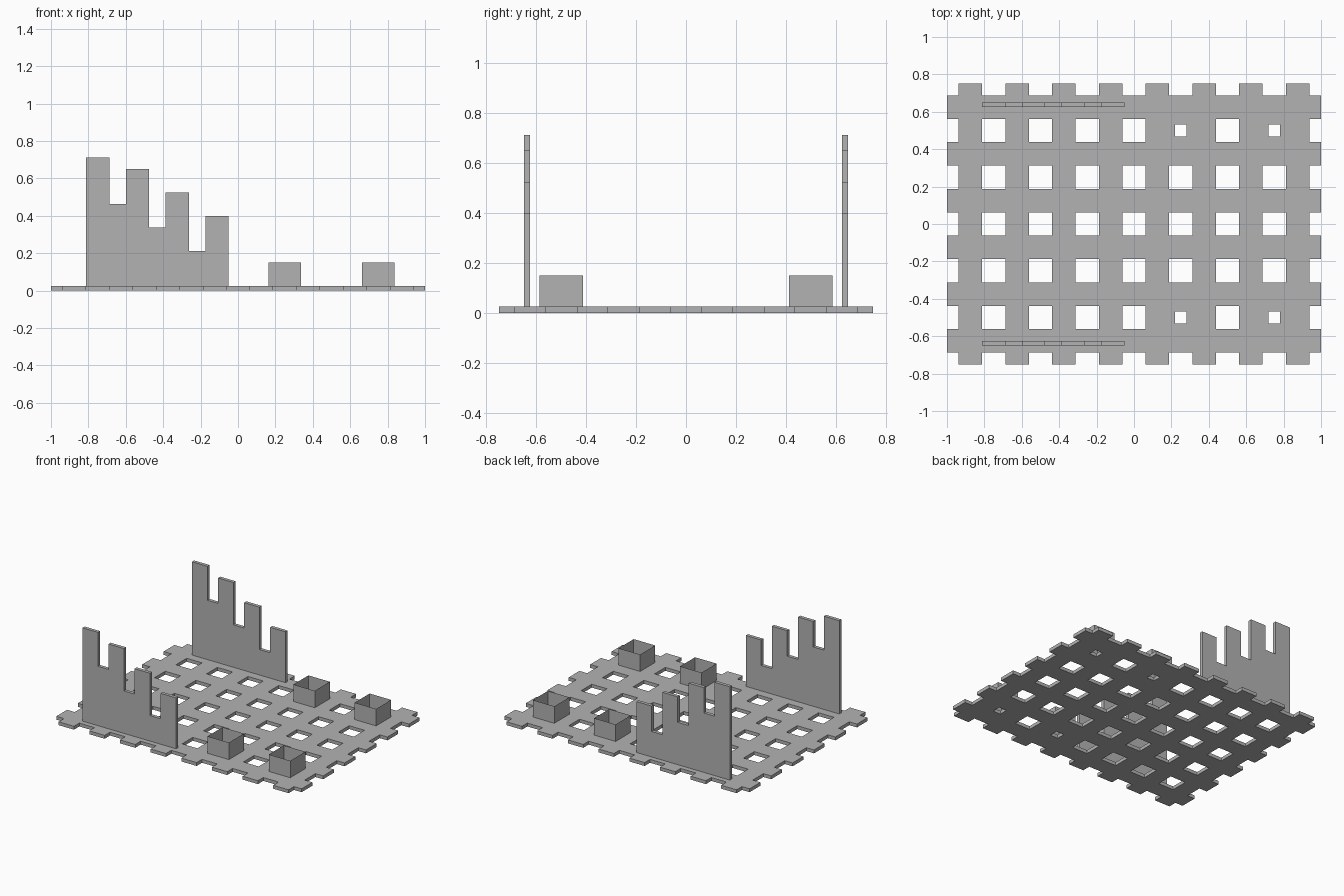
import bpy, bmesh

cube = bpy.data.objects.get("Cube")
if cube:
    bpy.data.objects.remove(cube, do_unlink=True)

PITCH = 0.125      # bar and hole width
THICK = 0.025      # plate and wall thickness
SOCKETS = [(x, y) for x in (0.25, 0.75) for y in (-0.5, 0.5)]

GREY = (0.45, 0.45, 0.45, 1)
grey = bpy.data.materials.new("plain grey")
grey.use_nodes = True
grey.diffuse_color = GREY
grey.node_tree.nodes["Principled BSDF"].inputs["Base Color"].default_value = GREY


def extrude_to_object(name, bm, direction):
    """Thicken the flat faces along a direction and make an object."""
    ext = bmesh.ops.extrude_face_region(bm, geom=bm.faces[:], use_keep_orig=True)
    verts = [g for g in ext["geom"] if isinstance(g, bmesh.types.BMVert)]
    bmesh.ops.translate(bm, verts=verts, vec=direction)
    bmesh.ops.recalc_face_normals(bm, faces=bm.faces[:])
    mesh = bpy.data.meshes.new(name)
    bm.to_mesh(mesh)
    bm.free()
    mesh.materials.append(grey)
    obj = bpy.data.objects.new(name, mesh)
    bpy.context.collection.objects.link(obj)
    return obj


def square(bm, x0, x1, y0, y1, z):
    return bm.faces.new([bm.verts.new((x, y, z)) for x, y in
                         ((x0, y0), (x1, y0), (x1, y1), (x0, y1))])


def punch(bm, faces, rim):
    """Inset the faces by the rim width and remove their centres."""
    bmesh.ops.inset_individual(bm, faces=faces, thickness=rim, use_even_offset=True)
    bmesh.ops.delete(bm, geom=faces, context='FACES')


def grid_lines(half):
    inner = half - PITCH / 2
    count = round(2 * inner / PITCH) + 1
    return [-half] + [-inner + PITCH * k for k in range(count)] + [half]


# Lattice plate: crossing bars, with the holes under the sockets narrowed
bm = bmesh.new()
xs, ys = grid_lines(1.0), grid_lines(0.75)
socket_floors = []
for i, (x0, x1) in enumerate(zip(xs, xs[1:])):
    for j, (y0, y1) in enumerate(zip(ys, ys[1:])):
        under_socket = ((x0 + x1) / 2, (y0 + y1) / 2) in SOCKETS
        if i % 2 or j % 2 or under_socket:
            face = square(bm, x0, x1, y0, y1, 0)
            if under_socket:
                socket_floors.append(face)
bmesh.ops.remove_doubles(bm, verts=bm.verts[:], dist=0.0001)
punch(bm, socket_floors, PITCH / 4)
extrude_to_object("lattice_plate", bm, (0, 0, THICK))

# Hollow square sockets
for n, (cx, cy) in enumerate(SOCKETS):
    r = PITCH / 2 + THICK
    bm = bmesh.new()
    face = square(bm, cx - r, cx + r, cy - r, cy + r, THICK)
    punch(bm, [face], THICK)
    extrude_to_object(f"socket_{n + 1}", bm, (0, 0, PITCH))

# Stepped comb walls, one on each long side
TINE_TOPS = (0.7125, 0.65, 0.525, 0.4)
NOTCHES = (0.4625, 0.3375, 0.2125)
STEP = 0.2125
for name, side in (("front_comb_wall", -1), ("back_comb_wall", 1)):
    x, y = -0.8125, side * 0.625
    outline = [(x, THICK)]
    for k, top in enumerate(TINE_TOPS):
        left = x + STEP * k
        outline += [(left, top), (left + PITCH, top)]
        if k < len(NOTCHES):
            outline += [(left + PITCH, NOTCHES[k]), (left + STEP, NOTCHES[k])]
    outline.append((outline[-1][0], THICK))
    bm = bmesh.new()
    bm.faces.new([bm.verts.new((px, y, pz)) for px, pz in outline])
    extrude_to_object(name, bm, (0, side * THICK, 0))
